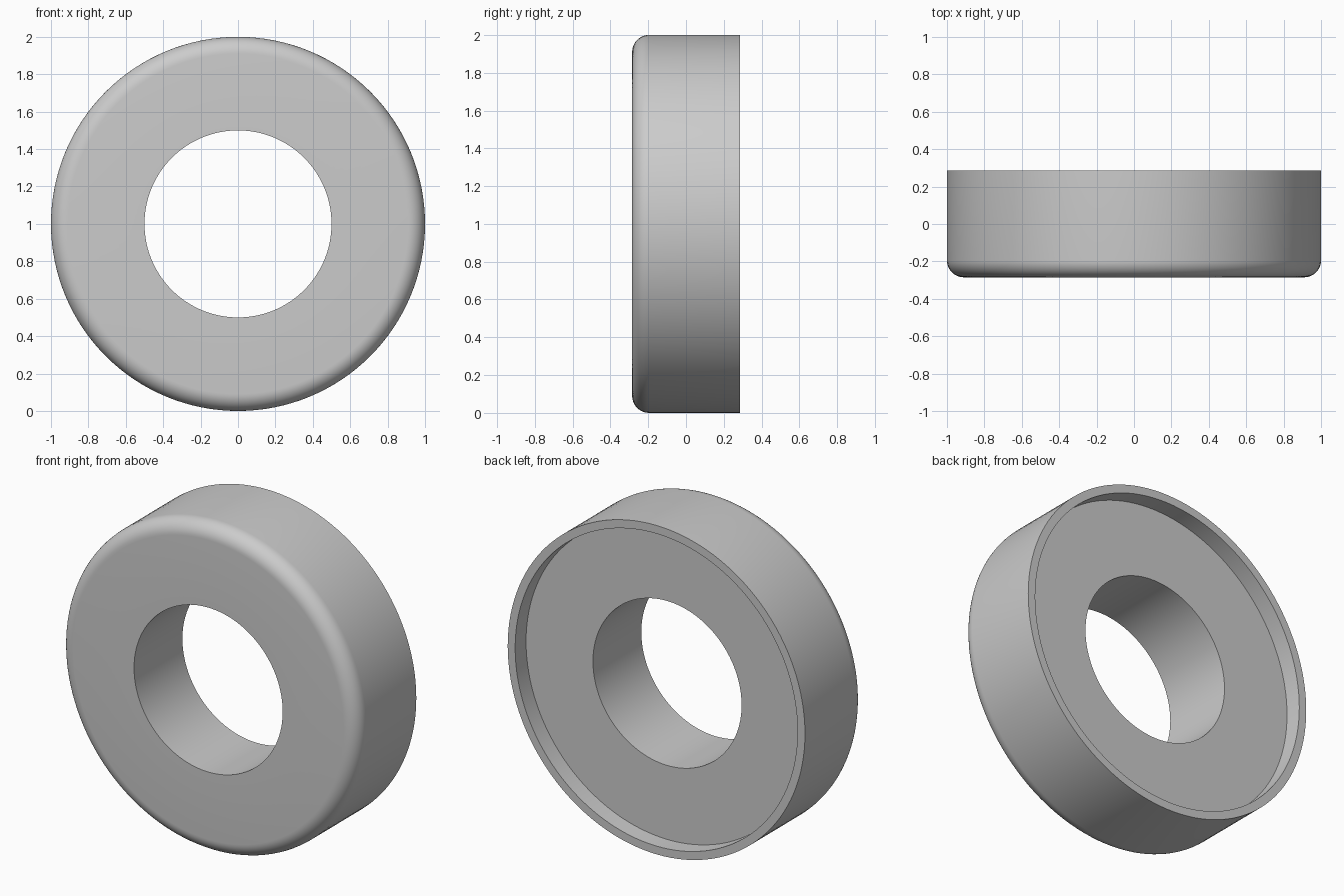
import bpy, bmesh, math

if "Cube" in bpy.data.objects:
    bpy.data.objects.remove(bpy.data.objects["Cube"])

SEG = 128
R_OUT, R_BORE, R_LIP = 1.0, 0.5, 0.95
HALF, FILLET, RECESS = 0.285, 0.09, 0.105

# Closed cross-section as (radius, y)
profile = [(R_BORE, HALF - RECESS), (R_BORE, -HALF)]
# Rounded front outer edge
for i in range(11):
    a = math.pi / 2 * i / 10
    profile.append((R_OUT - FILLET + FILLET * math.sin(a),
                    -HALF + FILLET - FILLET * math.cos(a)))
# Back lip and recessed back face
profile += [(R_OUT, HALF), (R_LIP, HALF), (R_LIP, HALF - RECESS)]

# Revolve the section around the y axis
bm = bmesh.new()
rings = []
for k in range(SEG):
    t = 2 * math.pi * k / SEG
    rings.append([bm.verts.new((r * math.cos(t), y, 1 + r * math.sin(t)))
                  for r, y in profile])
n = len(profile)
for k in range(SEG):
    a, b = rings[k], rings[(k + 1) % SEG]
    for j in range(n):
        m = (j + 1) % n
        bm.faces.new((a[j], a[m], b[m], b[j]))
bmesh.ops.recalc_face_normals(bm, faces=bm.faces)
mesh = bpy.data.meshes.new("ring")
bm.to_mesh(mesh)
bm.free()
ring = bpy.data.objects.new("ring", mesh)
bpy.context.collection.objects.link(ring)

# Plain grey material
grey = bpy.data.materials.new("light grey")
grey.diffuse_color = (0.6, 0.6, 0.6, 1)
grey.use_nodes = True
grey.node_tree.nodes["Principled BSDF"].inputs["Base Color"].default_value = grey.diffuse_color
mesh.materials.append(grey)

# Smooth curved surfaces, crisp edges
bpy.context.view_layer.objects.active = ring
ring.select_set(True)
bpy.ops.object.shade_smooth_by_angle(angle=math.radians(30))
